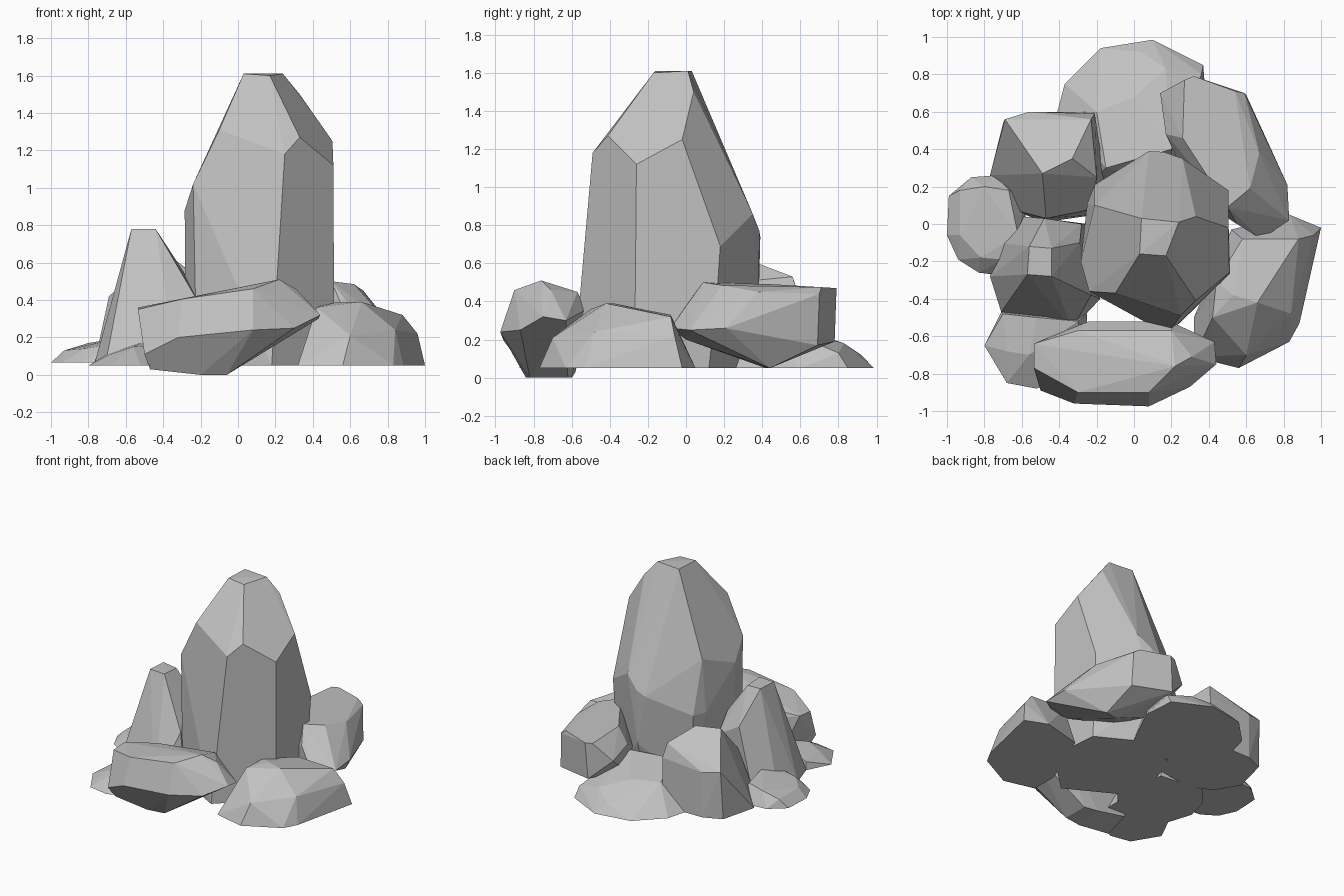
import bpy, bmesh, math

stone = bpy.data.materials.new("grey_stone")
stone.diffuse_color = (0.54, 0.54, 0.54, 1)


def rock(name, base, upper, z=0.05):
    """Cut stone: convex hull of a flat base outline and the upper corners."""
    bm = bmesh.new()
    for p in [(x, y, z) for x, y in base] + upper:
        bm.verts.new(p)
    res = bmesh.ops.convex_hull(bm, input=bm.verts)
    loose = [g for g in set(res["geom_interior"] + res["geom_unused"])
             if isinstance(g, bmesh.types.BMVert)]
    bmesh.ops.delete(bm, geom=loose, context='VERTS')
    # merge nearly coplanar triangles into broad facets
    bmesh.ops.dissolve_limit(bm, angle_limit=math.radians(5),
                             verts=bm.verts, edges=bm.edges)
    bmesh.ops.recalc_face_normals(bm, faces=bm.faces)
    mesh = bpy.data.meshes.new(name)
    bm.to_mesh(mesh)
    bm.free()
    mesh.materials.append(stone)
    bpy.context.collection.objects.link(bpy.data.objects.new(name, mesh))


# tall central stone
rock("central_spire",
     [(-0.22, -0.37), (0.18, -0.59), (0.515, -0.27), (0.48, 0.12),
      (0.15, 0.30), (-0.18, 0.18), (-0.28, -0.20)],
     [(0.04, 0.03, 1.61), (0.03, -0.16, 1.61), (0.17, -0.17, 1.60), (0.24, 0.01, 1.61),
      (0.33, 0.04, 1.50), (0.33, -0.41, 1.27), (0.505, -0.02, 1.25), (0.51, -0.26, 1.12),
      (0.25, -0.49, 1.18), (-0.10, -0.37, 1.31), (-0.24, -0.36, 1.02), (-0.285, -0.20, 0.88),
      (-0.21, 0.10, 1.00), (0.26, 0.35, 0.86), (0.16, 0.385, 0.77), (0.08, 0.39, 0.74),
      (0.505, 0.18, 0.69), (-0.25, 0.11, 0.60), (-0.21, 0.21, 0.60), (0.15, 0.38, 0.35),
      (0.50, 0.16, 0.40)])

# slim pointed stone on the left
rock("left_spire",
     [(-0.77, -0.28), (-0.71, -0.47), (-0.33, -0.56), (-0.18, -0.40),
      (-0.25, 0.00), (-0.60, 0.04), (-0.72, -0.10)],
     [(-0.57, -0.27, 0.78), (-0.44, -0.28, 0.78), (-0.56, -0.12, 0.78), (-0.44, -0.13, 0.77),
      (-0.29, -0.10, 0.55), (-0.48, 0.03, 0.52), (-0.28, 0.00, 0.40), (-0.23, -0.38, 0.42)])

# blocky stone behind it
rock("back_left_boulder",
     [(-0.77, 0.26), (-0.70, 0.54), (-0.56, 0.60), (-0.22, 0.60),
      (-0.15, 0.20), (-0.20, 0.05), (-0.48, 0.01), (-0.66, 0.08)],
     [(-0.69, 0.56, 0.42), (-0.56, 0.60, 0.40), (-0.23, 0.56, 0.53), (-0.33, 0.35, 0.61),
      (-0.49, 0.27, 0.60), (-0.21, 0.59, 0.42), (-0.20, 0.25, 0.50), (-0.47, 0.03, 0.35),
      (-0.22, 0.08, 0.35)])

# small flat stone at the far left
rock("far_left_slab",
     [(-1.0, -0.06), (-0.99, 0.15), (-0.87, 0.25), (-0.74, 0.26), (-0.58, 0.15),
      (-0.58, -0.12), (-0.75, -0.27), (-0.83, -0.26), (-0.94, -0.19)],
     [(-0.93, 0.18, 0.13), (-0.93, -0.06, 0.13), (-0.80, 0.20, 0.17), (-0.67, 0.18, 0.19),
      (-0.62, -0.06, 0.20), (-0.70, -0.19, 0.16), (-0.82, -0.18, 0.14)], 0.065)

# low sloping stone at the back
rock("back_slab",
     [(-0.41, 0.60), (-0.37, 0.75), (-0.18, 0.94), (0.10, 0.985), (0.37, 0.85),
      (0.39, 0.60), (0.20, 0.22), (-0.25, 0.20)],
     [(0.04, 0.92, 0.12), (0.17, 0.83, 0.18), (0.36, 0.80, 0.13), (0.00, 0.68, 0.23),
      (-0.20, 0.60, 0.23), (0.20, 0.40, 0.30), (-0.15, 0.30, 0.28)])

# raised tilted stone at the back right
rock("back_right_boulder",
     [(0.62, 0.44), (0.52, 0.42)],
     [(0.27, 0.77, 0.47), (0.32, 0.79, 0.47), (0.54, 0.71, 0.475), (0.67, 0.38, 0.45),
      (0.62, 0.19, 0.485), (0.50, 0.09, 0.50), (0.26, 0.46, 0.49), (0.59, 0.70, 0.44),
      (0.82, 0.21, 0.26), (0.83, 0.02, 0.25), (0.68, -0.08, 0.26), (0.55, 0.00, 0.38),
      (0.60, 0.69, 0.17), (0.30, 0.78, 0.19), (0.14, 0.70, 0.34), (0.17, 0.48, 0.38),
      (0.60, 0.00, 0.20), (0.22, 0.45, 0.16), (0.32, 0.15, 0.20)])

# wide stone at the front right
rock("front_right_boulder",
     [(0.52, -0.03), (0.83, 0.05), (1.0, -0.02), (0.885, -0.53), (0.83, -0.63),
      (0.56, -0.77), (0.32, -0.71), (0.32, -0.50)],
     [(0.53, -0.38, 0.39), (0.66, -0.42, 0.39), (0.44, -0.31, 0.37), (0.58, -0.08, 0.33),
      (0.88, -0.08, 0.32), (0.96, -0.06, 0.22), (0.84, -0.48, 0.24), (0.60, -0.70, 0.21),
      (0.42, -0.50, 0.36)])

# tilted long stone lying across the front
rock("front_boulder",
     [(-0.06, -0.62), (-0.17, -0.60), (-0.06, -0.82), (-0.20, -0.84)],
     [(0.22, -0.76, 0.51), (0.31, -0.71, 0.46), (0.20, -0.57, 0.45), (-0.30, -0.57, 0.39),
      (-0.535, -0.64, 0.36), (-0.535, -0.77, 0.35), (-0.30, -0.90, 0.405), (0.08, -0.90, 0.46),
      (0.19, -0.84, 0.42), (0.44, -0.75, 0.32), (0.43, -0.63, 0.30), (0.30, -0.87, 0.25),
      (0.08, -0.975, 0.24), (-0.32, -0.96, 0.20), (-0.50, -0.89, 0.11), (-0.47, -0.84, 0.03),
      (-0.40, -0.58, 0.03), (0.19, -0.52, 0.36), (-0.24, -0.52, 0.30)], 0.0)

# thin slab peeking out at the front left
rock("front_left_slab",
     [(-0.80, -0.65), (-0.71, -0.47), (-0.68, -0.85), (-0.52, -0.88),
      (-0.25, -0.75), (-0.25, -0.48)],
     [(-0.70, -0.48, 0.11), (-0.68, -0.68, 0.11), (-0.56, -0.70, 0.15),
      (-0.52, -0.50, 0.17), (-0.30, -0.52, 0.17)])
